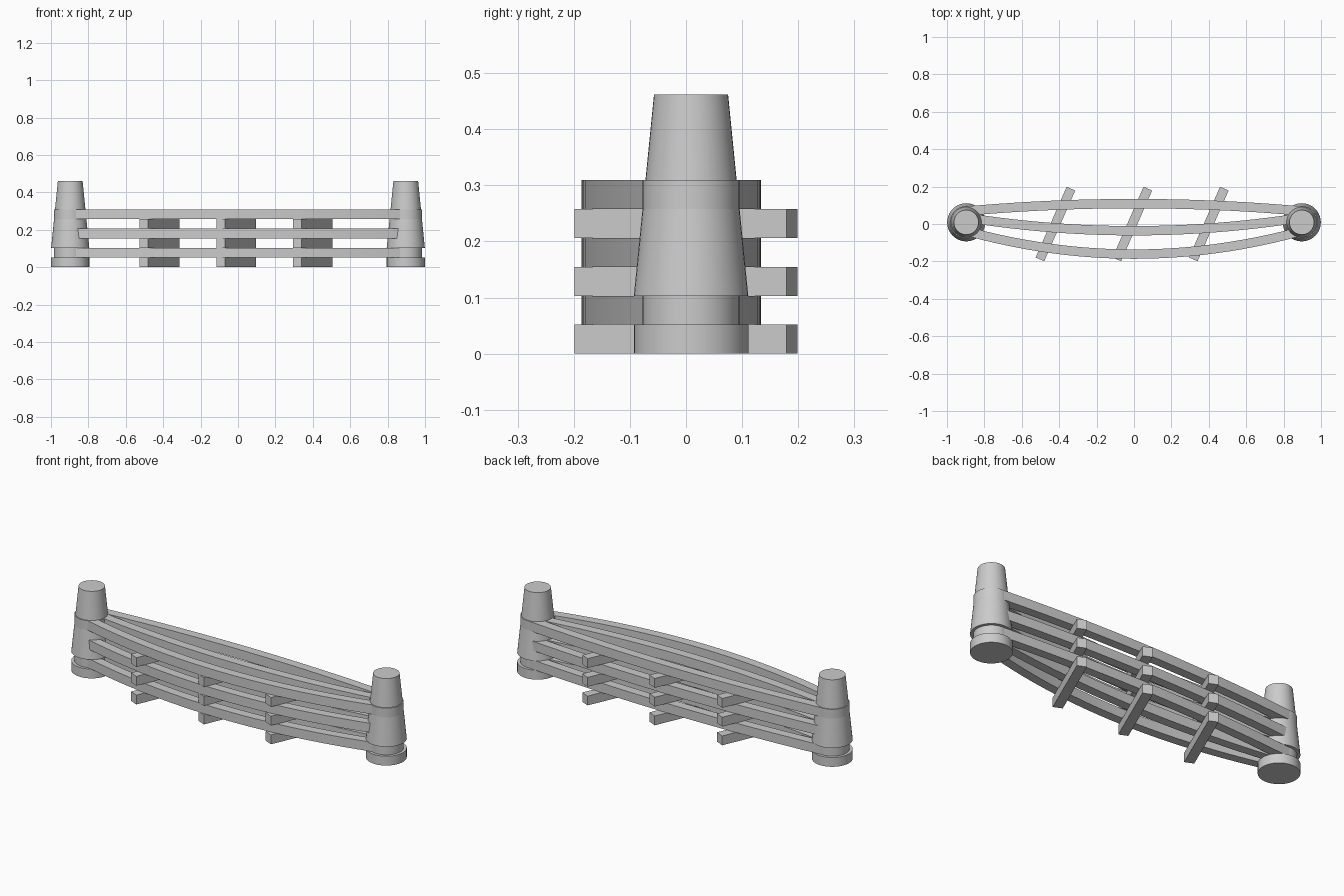
import bpy, bmesh, math

cube = bpy.data.objects.get("Cube")
if cube:
    bpy.data.objects.remove(cube, do_unlink=True)

# One plain grey for everything
grey = bpy.data.materials.new("plain grey")
grey.use_nodes = True
grey.diffuse_color = (0.6, 0.6, 0.6, 1)
grey.node_tree.nodes["Principled BSDF"].inputs["Base Color"].default_value = (0.6, 0.6, 0.6, 1)

LAYER = 0.0515      # height of every slat and rail
POST_X, POST_Y = 0.897, 0.009


def finish(name, bm, smooth=False):
    bmesh.ops.recalc_face_normals(bm, faces=bm.faces)
    mesh = bpy.data.meshes.new(name)
    bm.to_mesh(mesh)
    bm.free()
    mesh.materials.append(grey)
    obj = bpy.data.objects.new(name, mesh)
    bpy.context.collection.objects.link(obj)
    if smooth:
        bpy.ops.object.select_all(action="DESELECT")
        obj.select_set(True)
        bpy.context.view_layer.objects.active = obj
        bpy.ops.object.shade_smooth_by_angle(angle=math.radians(35))
    return obj


def round_part(name, x, z0, z1, r0, r1):
    bm = bmesh.new()
    bmesh.ops.create_cone(bm, cap_ends=True, segments=40, radius1=r0, radius2=r1, depth=z1 - z0)
    finish(name, bm, True).location = (x, POST_Y, (z0 + z1) / 2)


def rail(name, half, y_mid, y_end, z, width=0.05, steps=24):
    """Bowed rail of rectangular section, swept along x."""
    bm = bmesh.new()
    rings = []
    for i in range(steps + 1):
        t = 2 * i / steps - 1
        y = y_mid + (y_end - y_mid) * t * t
        rings.append([bm.verts.new((half * t, y + a * width / 2, z + b * LAYER))
                      for a, b in ((-1, 0), (1, 0), (1, 1), (-1, 1))])
    for p, q in zip(rings, rings[1:]):
        for k in range(4):
            n = (k + 1) % 4
            bm.faces.new((p[k], p[n], q[n], q[k]))
    bm.faces.new(rings[0])
    bm.faces.new(rings[-1])
    finish(name, bm, True)


def slat(name, x, z):
    bm = bmesh.new()
    bmesh.ops.create_cube(bm, size=1)
    bmesh.ops.scale(bm, vec=(0.413, 0.05, LAYER), verts=bm.verts)
    obj = finish(name, bm)
    obj.location = (x, 0, z + LAYER / 2)
    obj.rotation_euler.z = math.radians(66.3)


# End posts: foot disc, core drum and tapered sleeve
for side, x in (("left", POST_X), ("right", -POST_X)):
    round_part(side + "_post_foot", x, 0, LAYER, 0.102, 0.102)
    round_part(side + "_post_core", x, LAYER, 6 * LAYER, 0.0865, 0.0865)
    round_part(side + "_post_sleeve", x, 2 * LAYER, 0.462, 0.102, 0.066)

# Three tiers of angled slats, each carrying three bowed rails
for tier, level in enumerate(("lower", "middle", "upper")):
    z = 2 * tier * LAYER
    for place, x in (("right", -0.42), ("centre", -0.009), ("left", 0.4)):
        slat(f"{level}_{place}_slat", x, z)
    rail(level + "_front_rail", 0.87, -0.161, -0.045, z + LAYER)
    rail(level + "_centre_rail", 0.87, -0.036, 0.03, z + LAYER)
    rail(level + "_back_rail", 0.9, 0.109, 0.069, z + LAYER)
